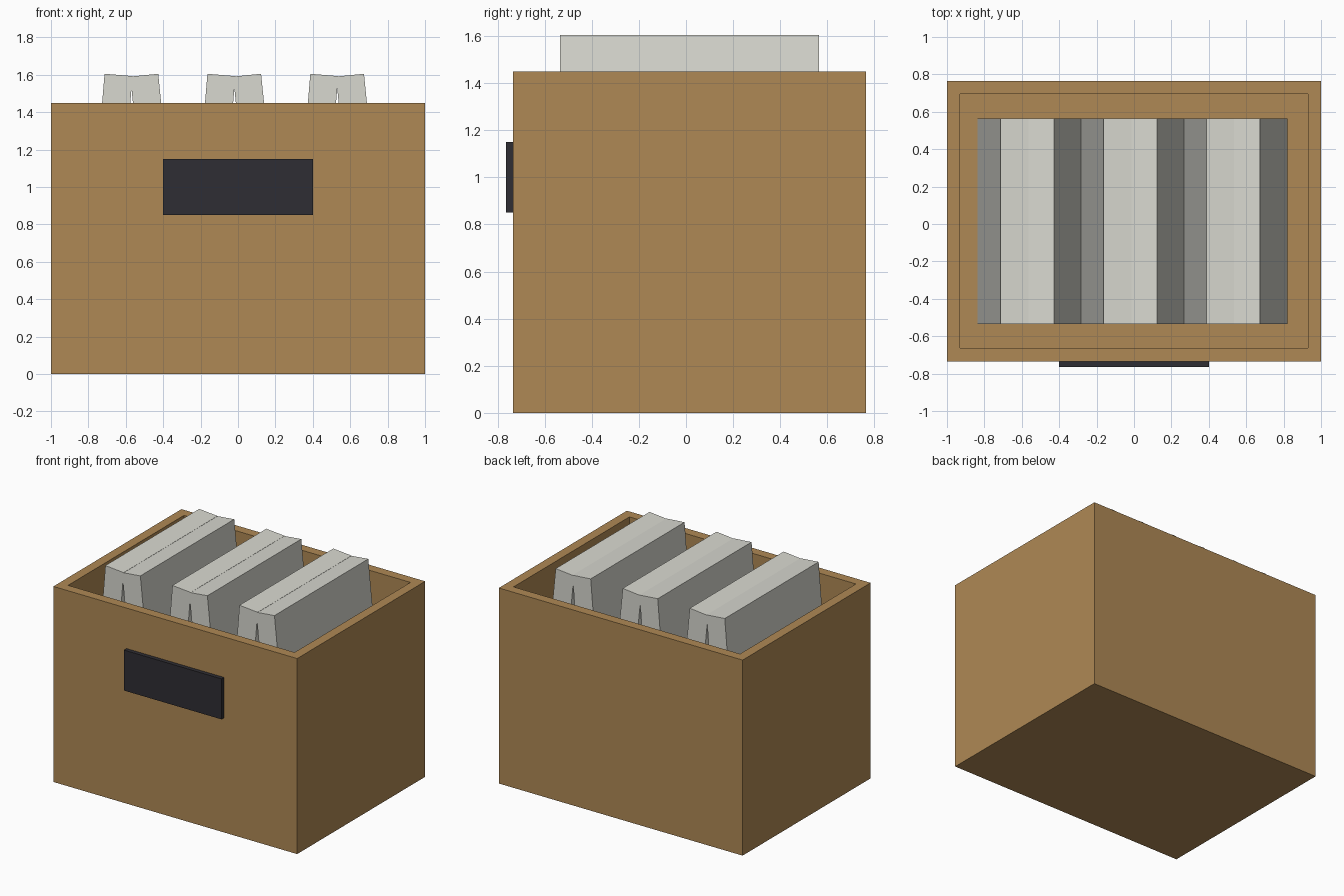
import bpy, bmesh, math
from mathutils import Matrix, Vector

if "Cube" in bpy.data.objects:
    bpy.data.objects.remove(bpy.data.objects["Cube"])

CY = 0.015  # box centre in y; the front plate shifts it back


def material(name, rgb):
    m = bpy.data.materials.new(name)
    m.diffuse_color = (*rgb, 1)
    m.use_nodes = True
    m.node_tree.nodes["Principled BSDF"].inputs["Base Color"].default_value = m.diffuse_color
    return m


def finish(name, bm, mat):
    bmesh.ops.recalc_face_normals(bm, faces=bm.faces)
    me = bpy.data.meshes.new(name)
    bm.to_mesh(me)
    bm.free()
    me.materials.append(mat)
    ob = bpy.data.objects.new(name, me)
    bpy.context.collection.objects.link(ob)
    return ob


def block(size, centre):
    bm = bmesh.new()
    bmesh.ops.create_cube(bm, size=1)
    bmesh.ops.scale(bm, vec=size, verts=bm.verts)
    bmesh.ops.translate(bm, vec=centre, verts=bm.verts)
    return bm


cardboard = material("cardboard", (0.43, 0.25, 0.09))
paper = material("paper", (0.69, 0.69, 0.63))
dark = material("dark_label", (0.028, 0.027, 0.033))

# Open box: inset the top face and push it down to leave walls and a floor
bm = block((2, 1.5, 1.45), (0, CY, 0.725))
bm.normal_update()
top = max(bm.faces, key=lambda f: f.calc_center_median().z)
bmesh.ops.inset_region(bm, faces=[top], thickness=0.1)
inner = bmesh.ops.extrude_face_region(bm, geom=[top])["geom"]
bmesh.ops.translate(bm, vec=(0, 0, -1.35),
                    verts=[v for v in inner if isinstance(v, bmesh.types.BMVert)])
if top.is_valid:
    bmesh.ops.delete(bm, geom=[top], context="FACES_ONLY")
finish("box", bm, cardboard)

# Dark plate on the front
finish("label_plate", block((0.8, 0.03, 0.3), (0, -0.75, 1.0)), dark)

# Three pairs of thick boards leaning together at the top
THICK, DEPTH, LENGTH = 0.15, 1.1, 1.48
for i in range(3):
    cx = -0.57 + 0.55 * i
    for side, lean, label in ((-1, 0.083, "left"), (1, 0.1, "right")):
        # local origin is the outer top edge, about which the board tilts
        bm = block((THICK, DEPTH, LENGTH), (-side * THICK / 2, 0, -LENGTH / 2))
        place = (Matrix.Translation(Vector((cx + side * 0.1435, CY, 1.605)))
                 @ Matrix.Rotation(-side * lean, 4, "Y"))
        bmesh.ops.transform(bm, matrix=place, verts=bm.verts)
        finish(f"board_{label}_{i + 1}", bm, paper)
